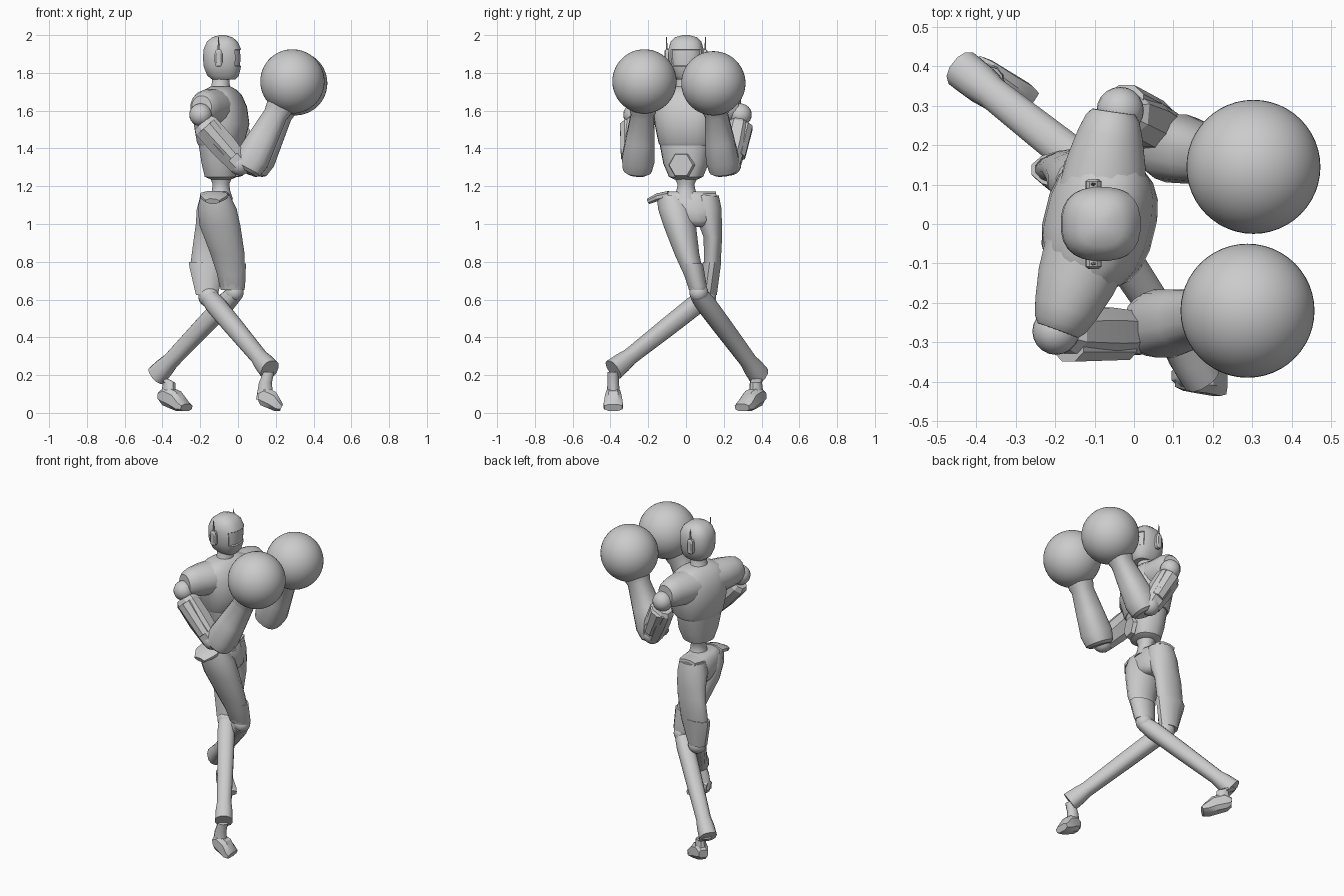
import bpy, bmesh, math
from mathutils import Vector, Matrix

cube = bpy.data.objects.get("Cube")
if cube:
    bpy.data.objects.remove(cube, do_unlink=True)

grey = bpy.data.materials.new("plain grey")
grey.use_nodes = True
GREY = (0.6, 0.6, 0.6, 1)
grey.diffuse_color = GREY
grey.node_tree.nodes["Principled BSDF"].inputs["Base Color"].default_value = GREY


def shade(obj, angle):
    bpy.ops.object.select_all(action='DESELECT')
    obj.select_set(True)
    bpy.context.view_layer.objects.active = obj
    bpy.ops.object.shade_smooth_by_angle(angle=math.radians(angle))


def finish(name, bm, angle=40):
    bmesh.ops.recalc_face_normals(bm, faces=bm.faces)
    mesh = bpy.data.meshes.new(name)
    bm.to_mesh(mesh)
    bm.free()
    mesh.materials.append(grey)
    obj = bpy.data.objects.new(name, mesh)
    bpy.context.collection.objects.link(obj)
    shade(obj, angle)
    return obj


def loft(name, rings, sides=16, ref=(1, 0, 0), power=1.0, level=False, angle=40):
    """Skin rings of (x, y, z, radius along ref, radius across)."""
    bm = bmesh.new()
    pts = [Vector(r[:3]) for r in rings]
    loops = []
    for i, r in enumerate(rings):
        t = pts[min(i + 1, len(pts) - 1)] - pts[max(i - 1, 0)]
        t = Vector((0, 0, 1)) if level else t.normalized()
        a = Vector(ref)
        a = (a - t * a.dot(t)).normalized()
        b = t.cross(a)
        loop = []
        for k in range(sides):
            u = 2 * math.pi * (k + 0.5) / sides
            c, s = math.cos(u), math.sin(u)
            c = math.copysign(abs(c) ** power, c)
            s = math.copysign(abs(s) ** power, s)
            loop.append(bm.verts.new(pts[i] + a * c * r[3] + b * s * r[4]))
        loops.append(loop)
    for p, q in zip(loops, loops[1:]):
        for k in range(sides):
            n = (k + 1) % sides
            bm.faces.new((p[k], p[n], q[n], q[k]))
    bm.faces.new(loops[0])
    bm.faces.new(loops[-1])
    return finish(name, bm, angle)


def ball(name, centre, radius, segments=20):
    bm = bmesh.new()
    bmesh.ops.create_uvsphere(bm, u_segments=segments, v_segments=segments // 2 + 2,
                              radius=radius, matrix=Matrix.Translation(centre))
    return finish(name, bm)


# Head: rounded box with a recessed visor facing +x
HX = -0.083
head = loft("head", [(HX + .008, 0, 1.765, .062, .05), (HX + .004, 0, 1.785, .084, .07),
                     (HX, 0, 1.835, .1, .088), (HX, 0, 1.88, .103, .094),
                     (HX, 0, 1.925, .1, .094), (HX, 0, 1.965, .082, .082),
                     (HX, 0, 1.988, .055, .058), (HX, 0, 2.0, .015, .018)],
            sides=24, power=.8, level=True)
bm = bmesh.new()
bm.from_mesh(head.data)
centres = [(f, f.calc_center_median()) for f in bm.faces]
visor = [f for f, c in centres if c.x > HX + .06 and 1.835 < c.z < 1.925]
bmesh.ops.inset_region(bm, faces=visor, thickness=.004, depth=-.006)
bm.to_mesh(head.data)
bm.free()
shade(head, 30)

for side, word in ((1, "left"), (-1, "right")):
    loft(word + "_ear", [(HX - .02, side * .08, 1.878, .021, .048),
                         (HX - .02, side * .108, 1.878, .021, .048),
                         (HX - .02, side * .114, 1.878, .013, .038)],
         sides=12, power=.6, angle=20)
    loft(word + "_antenna", [(HX - .02, side * .1, 1.9, .008, .006),
                             (HX - .02, side * .104, 1.99, .002, .002)], sides=6)

loft("neck", [(-.095, 0, 1.68, .07, .08), (-.092, 0, 1.715, .05, .052),
              (-.09, 0, 1.79, .046, .05)])

# Torso, turned slightly towards the leading shoulder
FACING = Vector((.97, -.24, 0))
CX, CY = -.092, .005
loft("chest", [(CX, CY, 1.415, .11, .142), (CX, CY, 1.43, .12, .15),
               (CX + .005, CY, 1.53, .142, .17), (CX, CY, 1.62, .132, .18),
               (CX, CY, 1.68, .104, .17), (CX, CY, 1.71, .078, .13),
               (CX, CY, 1.728, .05, .07)], sides=20, ref=FACING, power=.8, level=True)
loft("abdomen", [(-.09, 0, 1.235, .05, .06), (-.09, 0, 1.25, .085, .09),
                 (-.09, 0, 1.32, .1, .12), (-.095, 0, 1.425, .11, .14)],
     sides=20, ref=FACING, power=.85, level=True)
buckle = Vector((-.09, 0, 1.312)) + FACING * .09
tip = buckle + FACING * .022
loft("belly_plate", [(*buckle, .072, .072), (*tip, .064, .064), (*tip, .045, .045),
                     (*(tip - FACING * .008), .042, .042)], sides=6, ref=(0, 0, 1), angle=20)
loft("waist", [(-.09, 0, 1.13, .065, .07), (-.09, 0, 1.175, .05, .052),
               (-.09, 0, 1.21, .045, .045), (-.09, 0, 1.25, .06, .065)])

# Shoulder sleeves, reaching from the chest to the shoulder joint
root = Vector((CX, CY, 1.615))
for word, end in (("left", (-.052, .285, 1.62)), ("right", (-.193, -.27, 1.62))):
    loft(word + "_sleeve", [(*root.lerp(Vector(end), t), front, high) for t, front, high in
                            ((.2, .115, .1), (.55, .102, .098), (.8, .084, .09),
                             (.94, .07, .077), (1, .056, .06))], ref=FACING)

# Arms and gloves
arms = {
    "right": ((-.198, -.272, 1.578), (.01, -.275, 1.315), (.062, -.255, 1.32),
              (.2, -.23, 1.58), (.288, -.22, 1.755)),
    "left": ((-.035, .288, 1.578), (.075, .235, 1.315), (.095, .195, 1.32),
             (.225, .16, 1.58), (.303, .145, 1.745)),
}
for word, (shoulder, elbow, cuff, wrist, glove) in arms.items():
    s, e, c, w, g = map(Vector, (shoulder, elbow, cuff, wrist, glove))
    ball(word + "_shoulder", s, .06)
    low = s - Vector((.012, 0, .015))
    loft(word + "_upper_arm", [(*low.lerp(e, .1), .045, .058), (*low.lerp(e, .18), .06, .074),
                               (*low.lerp(e, .6), .066, .074), (*e, .055, .062)],
         sides=8, ref=(0, 1, 0), power=.85, angle=25)
    ball(word + "_elbow", e, .058)
    loft(word + "_forearm", [(*c.lerp(w, -.16), .06, .062), (*c.lerp(w, -.11), .078, .08),
                             (*c.lerp(w, .1), .088, .093), (*c.lerp(w, .5), .077, .08),
                             (*w, .062, .064), (*w.lerp(g, .12), .07, .07),
                             (*w.lerp(g, .6), .078, .078)],
         sides=16, ref=(0, 1, 0), power=.8, angle=30)
    # Raised guard along the outside of the upper arm
    out = Vector((0, .035 if word == "left" else -.035, .005))
    loft(word + "_arm_guard", [(*(low.lerp(e, .2) + out), .045, .055),
                               (*(low.lerp(e, .85) + out), .038, .045)],
         sides=8, ref=(0, 1, 0), angle=20)
    ball(word + "_glove", g, .17, 48)

# Pelvis and hip flaps
loft("pelvis", [(-.115, .01, 1.172, .06, .1), (-.12, .012, 1.155, .082, .15),
                (-.115, .02, 1.07, .095, .16), (-.108, .045, 1.02, .088, .105),
                (-.105, .06, .995, .07, .06), (-.1, .065, .985, .04, .025)],
     sides=20, power=.9, level=True, angle=60)
loft("right_hip_flap", [(-.125, -.09, 1.155, .08, .022), (-.13, -.15, 1.142, .075, .022),
                        (-.135, -.2, 1.12, .04, .016)], sides=8, angle=25)
loft("left_hip_flap", [(-.12, .09, 1.15, .08, .025), (-.12, .16, 1.155, .06, .018)],
     sides=8, angle=25)

# Crossed legs: thighs and knees
loft("right_thigh", [(-.12, -.075, 1.15, .08, .08), (-.11, -.055, 1.08, .105, .095),
                     (-.095, -.033, .99, .11, .088), (-.055, .005, .84, .092, .067),
                     (-.035, .045, .72, .072, .052), (-.03, .06, .65, .062, .045)],
     level=True)
loft("left_thigh", [(-.12, .1, 1.15, .08, .075), (-.125, .11, 1.08, .095, .08),
                    (-.13, .128, 1.0, .095, .063), (-.14, .142, .93, .095, .05),
                    (-.158, .14, .8, .094, .045), (-.163, .122, .7, .07, .045),
                    (-.165, .11, .625, .055, .045)], level=True)
loft("left_knee_cuff", [(-.163, .138, .8, .1, .05), (-.163, .135, .775, .098, .05),
                        (-.165, .115, .625, .06, .05)], sides=12, level=True)
loft("right_knee_cuff", [(-.04, .03, .79, .085, .062), (-.03, .06, .67, .07, .052),
                         (-.025, .065, .65, .06, .045)], sides=12, level=True)
ball("right_knee", (-.02, .068, .637), .05)
ball("left_knee", (-.155, .105, .615), .055)

# Shins and feet: knee, shin end, ankle, foot direction, foot length
legs = {
    "right": ((-.02, .065, .63), (-.43, .388, .197), (-.365, .37, .17), (.78, -.62), 1),
    "left": ((-.155, .105, .615), (.168, -.385, .228), (.145, -.385, .17), (1, 0), .72),
}
for word, (knee, end, ankle, heading, length) in legs.items():
    k, e, a = map(Vector, (knee, end, ankle))
    n = Vector((*heading, 0)).normalized()

    def ring(along, z, r, w):
        return (a.x + n.x * along * length, a.y + n.y * along * length, z, r, w)

    loft(word + "_shin", [(*k, .045, .045), (*k.lerp(e, .12), .052, .052),
                          (*k.lerp(e, .4), .05, .049), (*k.lerp(e, .82), .044, .043),
                          (*k.lerp(e, .9), .052, .05), (*e, .058, .052)],
         sides=12, ref=(0, 0, 1), power=.85)
    loft(word + "_ankle", [(*e.lerp(a, .2), .03, .03), ring(0, .16, .036, .03),
                           ring(-.005, .07, .048, .038)], sides=10, ref=n, level=True)
    loft(word + "_foot", [ring(-.055, .088, .026, .03), ring(-.02, .09, .053, .04),
                          ring(.04, .07, .052, .047), ring(.09, .037, .034, .054),
                          ring(.118, .028, .02, .05)], sides=8, ref=(0, 0, 1),
         power=.7, angle=30)
